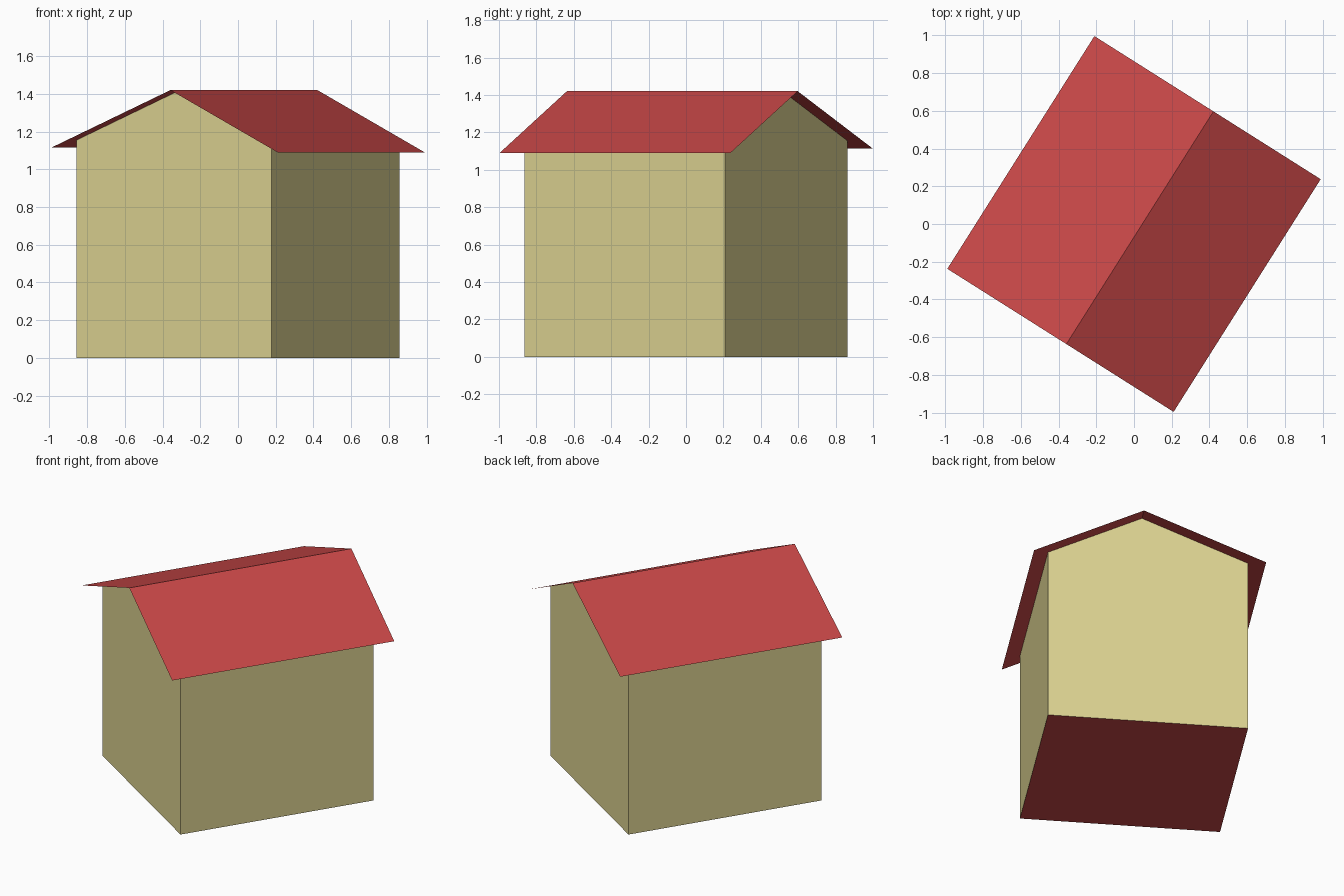
import bpy
import bmesh
import math

cube = bpy.data.objects.get("Cube")
if cube:
    bpy.data.objects.remove(cube, do_unlink=True)


def material(name, colour):
    mat = bpy.data.materials.new(name)
    mat.use_nodes = True
    mat.diffuse_color = (*colour, 1)
    mat.node_tree.nodes["Principled BSDF"].inputs["Base Color"].default_value = (*colour, 1)
    return mat


RED = material("roof red", (0.578, 0.063, 0.063))
CREAM = material("wall cream", (0.716, 0.645, 0.283))

TURN = math.radians(-32.3)          # the whole house is turned on its plot
RIDGE = (0.037, 1.42)               # across, height
EAVES = ((-0.71, 1.115), (0.71, 1.09))
WALL_X, WALL_Y, ROOF_Y = 0.612, 0.634, 0.73


def roof_height(x):
    """Height of the roof sheet at a distance across the house."""
    ex, ez = EAVES[0] if x < RIDGE[0] else EAVES[1]
    return ez + (RIDGE[1] - ez) * (x - ex) / (RIDGE[0] - ex)


def finish(bm, name, mats):
    mesh = bpy.data.meshes.new(name)
    bm.to_mesh(mesh)
    bm.free()
    for mat in mats:
        mesh.materials.append(mat)
    obj = bpy.data.objects.new(name, mesh)
    obj.rotation_euler.z = TURN
    bpy.context.collection.objects.link(obj)


# Walls: gabled prism, open under the roof sheet, with a red floor
bm = bmesh.new()
profile = [(-WALL_X, 0), (WALL_X, 0), (WALL_X, roof_height(WALL_X)),
           RIDGE, (-WALL_X, roof_height(-WALL_X))]
gable = bm.faces.new([bm.verts.new((x, -WALL_Y, z)) for x, z in profile])
back = bmesh.ops.extrude_face_region(bm, geom=[gable], use_keep_orig=True)["geom"]
bmesh.ops.translate(bm, vec=(0, 2 * WALL_Y, 0),
                    verts=[v for v in back if isinstance(v, bmesh.types.BMVert)])
bmesh.ops.recalc_face_normals(bm, faces=bm.faces)
bm.normal_update()
bmesh.ops.delete(bm, geom=[f for f in bm.faces if f.normal.z > 0.5], context="FACES")
for face in bm.faces:
    face.material_index = 1 if face.normal.z < -0.5 else 0
finish(bm, "walls", [CREAM, RED])

# Roof: one thin folded sheet overhanging on every side
bm = bmesh.new()
rows = [[bm.verts.new((x, y, z)) for y in (-ROOF_Y, ROOF_Y)]
        for x, z in (EAVES[0], RIDGE, EAVES[1])]
for a, b in zip(rows, rows[1:]):
    bm.faces.new((a[0], b[0], b[1], a[1]))
finish(bm, "roof", [RED])
